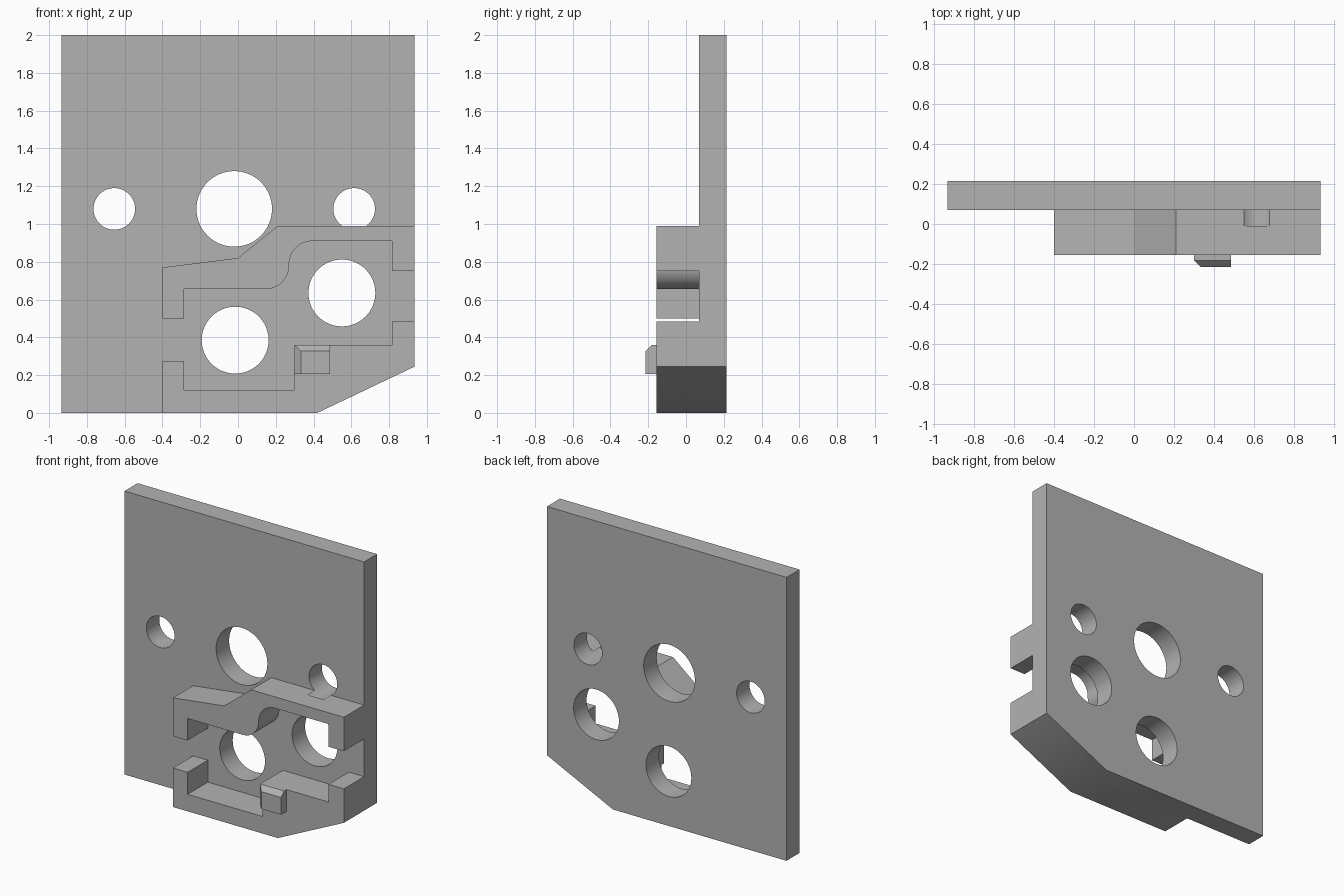
import bpy, bmesh
from math import sin, cos, radians

cube = bpy.data.objects.get("Cube")
if cube:
    bpy.data.objects.remove(cube, do_unlink=True)

GREY = (0.45, 0.45, 0.45, 1)
grey = bpy.data.materials.new("plain grey")
grey.use_nodes = True
grey.diffuse_color = GREY
grey.node_tree.nodes["Principled BSDF"].inputs["Base Color"].default_value = GREY

FRONT, MID, BACK = -0.155, 0.07, 0.215


def finish(name, bm):
    bmesh.ops.recalc_face_normals(bm, faces=bm.faces)
    mesh = bpy.data.meshes.new(name)
    bm.to_mesh(mesh)
    bm.free()
    mesh.materials.append(grey)
    obj = bpy.data.objects.new(name, mesh)
    bpy.context.collection.objects.link(obj)
    return obj


def prism(name, outline, y0, y1):
    """Extrude an (x, z) outline from y0 to y1."""
    bm = bmesh.new()
    face = bm.faces.new([bm.verts.new((x, y0, z)) for x, z in outline])
    out = bmesh.ops.extrude_face_region(bm, geom=[face])["geom"]
    verts = [v for v in out if isinstance(v, bmesh.types.BMVert)]
    bmesh.ops.translate(bm, verts=verts, vec=(0, y1 - y0, 0))
    return finish(name, bm)


def arc(cx, cz, r, start, end, n=16):
    angles = [radians(start + (end - start) * i / n) for i in range(n + 1)]
    return [(cx + r * cos(a), cz + r * sin(a)) for a in angles]


def activate(obj):
    bpy.ops.object.select_all(action="DESELECT")
    obj.select_set(True)
    bpy.context.view_layer.objects.active = obj


def drill(obj, holes):
    """Cut round holes (x, z, radius) that reach a little in front of the plate."""
    activate(obj)
    for x, z, r in holes:
        cutter = prism("hole_cutter", arc(x, z, r, 0, 360, 64)[:-1], -0.01, BACK + 0.1)
        cutter.hide_render = True
        mod = obj.modifiers.new("hole", "BOOLEAN")
        mod.operation, mod.solver, mod.object = "DIFFERENCE", "EXACT", cutter
        bpy.ops.object.modifier_apply(modifier=mod.name)
        bpy.data.objects.remove(cutter, do_unlink=True)


# Back plate with one clipped lower corner and five holes
W = 0.935
plate = prism("back_plate", [(-W, 0), (0.42, 0), (W, 0.245), (W, 2), (-W, 2)], MID, BACK)
corner_hole = (0.615, 1.08, 0.11)
drill(plate, [(-0.655, 1.08, 0.11), (-0.02, 1.08, 0.2), corner_hole,
              (0.55, 0.635, 0.177), (-0.015, 0.385, 0.177)])

# Upper wall with an S-shaped underside, notched by the corner hole
s_curve = arc(0.395, 0.785, 0.125, 90, 180) + arc(0.145, 0.78, 0.125, 0, -90)
upper = prism("upper_wall",
              [(-0.4, 0.5), (-0.4, 0.77), (0, 0.82), (0.21, 0.99), (W, 0.99),
               (W, 0.75), (0.815, 0.75), (0.815, 0.91)] + s_curve
              + [(-0.285, 0.655), (-0.285, 0.5)], FRONT, MID)
drill(upper, [corner_hole])

# Lower wall with stepped floor
lower = prism("lower_wall",
              [(-0.4, 0), (-0.4, 0.275), (-0.285, 0.275), (-0.285, 0.12), (0.3, 0.12),
               (0.3, 0.36), (0.815, 0.36), (0.815, 0.485), (W, 0.485), (W, 0.245),
               (0.42, 0)], FRONT, MID)

# Small front tab, bevelled along its top and its right-hand edge
bm = bmesh.new()
rings = []
for y, cut in ((FRONT, 0), (-0.182, 0), (-0.215, 0.033)):
    x0, x1, z0, z1 = 0.3 + cut, 0.487, 0.205, 0.36 - cut
    rings.append([bm.verts.new((x, y, z))
                  for x, z in ((x0, z0), (x1, z0), (x1, z1), (x0, z1))])
for a, b in zip(rings, rings[1:]):
    for i in range(4):
        j = (i + 1) % 4
        bm.faces.new((a[i], a[j], b[j], b[i]))
bm.faces.new(rings[0])
bm.faces.new(rings[-1])
finish("front_tab", bm)

for obj in (plate, upper, lower):
    activate(obj)
    bpy.ops.object.shade_smooth_by_angle(angle=radians(30))
